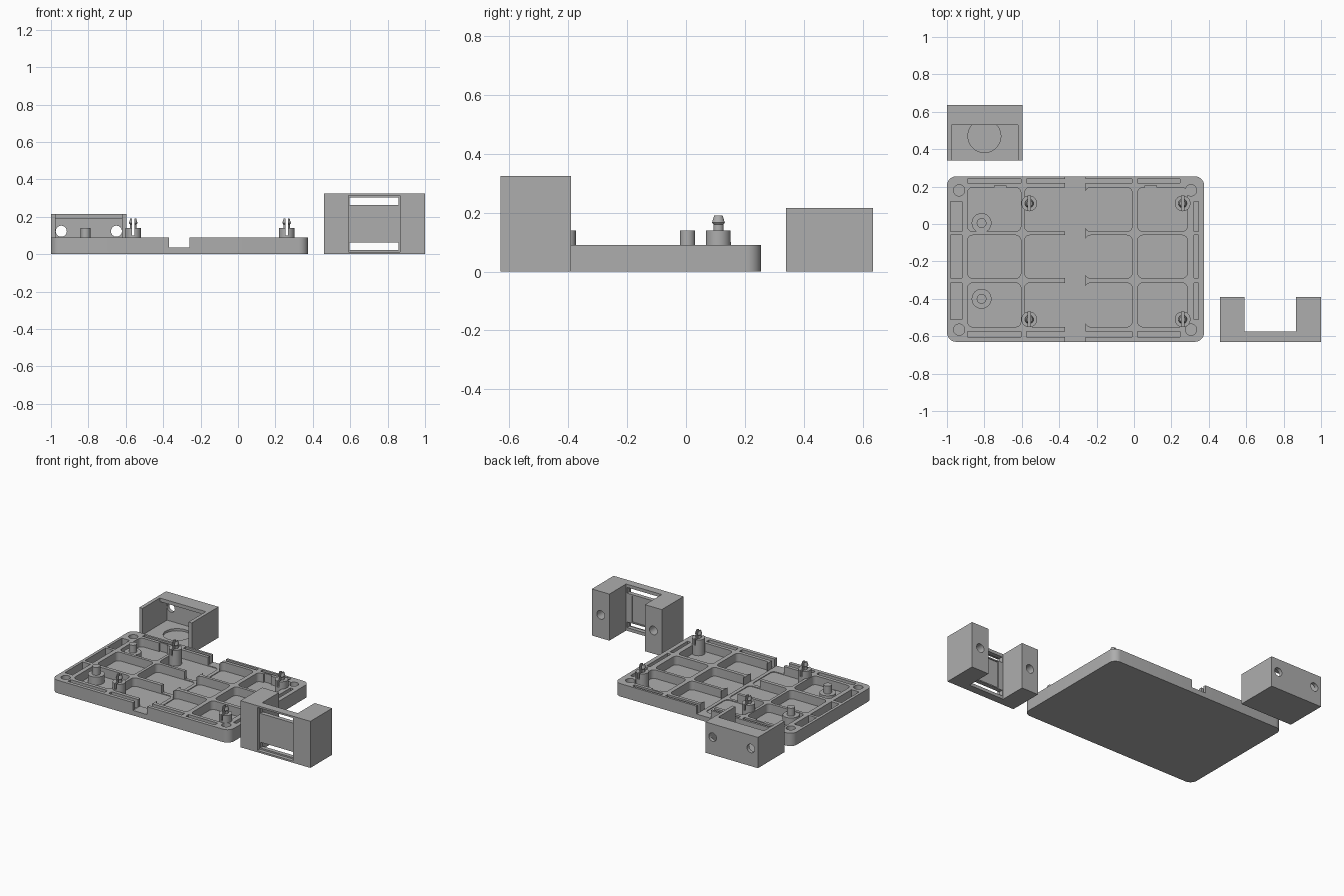
import bpy, bmesh, math

if "Cube" in bpy.data.objects:
    bpy.data.objects.remove(bpy.data.objects["Cube"])

grey = bpy.data.materials.new("plain grey")
grey.diffuse_color = (0.42, 0.42, 0.42, 1)
grey.use_nodes = True
grey.node_tree.nodes["Principled BSDF"].inputs["Base Color"].default_value = grey.diffuse_color


def finish(name, bm):
    bmesh.ops.recalc_face_normals(bm, faces=bm.faces)
    mesh = bpy.data.meshes.new(name)
    bm.to_mesh(mesh)
    bm.free()
    mesh.materials.append(grey)
    obj = bpy.data.objects.new(name, mesh)
    bpy.context.collection.objects.link(obj)
    return obj


def prism(name, x, y, z, r=0.0):
    """Box with optionally rounded vertical edges."""
    if r == 0:
        pts = [(x[0], y[0]), (x[1], y[0]), (x[1], y[1]), (x[0], y[1])]
    else:
        pts = []
        corners = [(x[1] - r, y[1] - r), (x[0] + r, y[1] - r), (x[0] + r, y[0] + r), (x[1] - r, y[0] + r)]
        for i, (cx, cy) in enumerate(corners):
            for k in range(9):
                a = math.pi / 2 * (i + k / 8)
                pts.append((cx + r * math.cos(a), cy + r * math.sin(a)))
    bm = bmesh.new()
    low = [bm.verts.new((px, py, z[0])) for px, py in pts]
    high = [bm.verts.new((px, py, z[1])) for px, py in pts]
    bm.faces.new(low)
    bm.faces.new(high)
    n = len(pts)
    for i in range(n):
        j = (i + 1) % n
        bm.faces.new((low[i], low[j], high[j], high[i]))
    return finish(name, bm)


def turned(name, centre, profile, axis="z", n=32):
    """Stack of rings (radius, distance along axis) around a centre."""
    bm = bmesh.new()
    rings = []
    for r, h in profile:
        ring = []
        for k in range(n):
            a = 2 * math.pi * k / n
            u, v = r * math.cos(a), r * math.sin(a)
            off = (u, v, h) if axis == "z" else (u, h, v)
            ring.append(bm.verts.new([c + o for c, o in zip(centre, off)]))
        rings.append(ring)
    bm.faces.new(rings[0])
    bm.faces.new(rings[-1])
    for a, b in zip(rings, rings[1:]):
        for k in range(n):
            j = (k + 1) % n
            bm.faces.new((a[k], a[j], b[j], b[k]))
    return finish(name, bm)


def cut(obj, *cutters):
    for cutter in cutters:
        mod = obj.modifiers.new("cut", "BOOLEAN")
        mod.operation = "DIFFERENCE"
        mod.solver = "EXACT"
        mod.object = cutter
        bpy.context.view_layer.objects.active = obj
        bpy.ops.object.modifier_apply(modifier=mod.name)
        bpy.data.objects.remove(cutter)


# Base plate with a grid of pockets
FLOOR, TOP = 0.03, 0.09
DEEP = (FLOOR, 0.2)
plate = prism("base_plate", (-1, 0.375), (-0.63, 0.255), (0, TOP), 0.05)
columns = [(-0.89, -0.605), (-0.585, -0.285), (-0.26, -0.01), (0.02, 0.285)]
rows = [(-0.55, -0.315), (-0.29, -0.06), (-0.04, 0.195)]
for col in columns:
    for row in rows:
        cut(plate, prism("pocket", col, row, DEEP, 0.028))

# Narrow slots between the inner walls and the rim
for row in [(-0.51, -0.315), (-0.29, -0.06), (-0.04, 0.12)]:
    for side in [(-0.98, -0.92), (0.32, 0.345)]:
        cut(plate, prism("slot", side, row, DEEP))
for col in [(-0.89, -0.605), (-0.575, -0.37), (-0.26, -0.01), (0.02, 0.245)]:
    for side in [(-0.605, -0.575), (0.218, 0.24)]:
        cut(plate, prism("slot", col, side, DEEP))

# Small reliefs, cross channel and corner holes
for x in [(-0.745, -0.685), (0.06, 0.12)]:
    cut(plate, prism("relief", x, (0.18, 0.206), DEEP))
cut(plate, prism("channel", (-0.37, -0.26), (-0.8, 0.4), (0.035, 0.2)))
for x in (-0.935, 0.305):
    for y in (-0.565, 0.18):
        cut(plate, turned("hole", (x, y, 0), [(0.03, FLOOR), (0.03, 0.2)]))

# Split snap pins on bosses
parts = [plate]
for x in (-0.56, 0.26):
    for y in (-0.51, 0.11):
        pin = turned("snap_pin", (x, y, 0),
                     [(0.042, 0.02), (0.042, 0.14), (0.018, 0.14), (0.018, 0.16),
                      (0.023, 0.166), (0.016, 0.19)])
        cut(pin, prism("split", (x - 0.007, x + 0.007), (y - 0.1, y + 0.1), (0.1, 0.3)))
        parts.append(pin)

# Plain locating posts with wide feet
for y in (-0.4, 0.005):
    parts.append(turned("locating_post", (-0.815, y, 0),
                        [(0.053, 0.02), (0.053, 0.085), (0.026, 0.085), (0.026, 0.14)]))

# Open housing behind the plate
housing = prism("rear_housing", (-1, -0.595), (0.34, 0.635), (0, 0.215))
cut(housing,
    prism("cavity", (-0.975, -0.62), (0.2, 0.61), (0.03, 0.19)),
    prism("opening", (-0.975, -0.62), (0.2, 0.53), (0.1, 0.4)),
    turned("round_recess", (-0.8, 0.47, 0), [(0.088, 0.015), (0.088, 0.1)], n=48))
for x in (-0.945, -0.65):
    cut(housing, turned("hole", (x, 0.6, 0.123), [(0.0295, -0.05), (0.0295, 0.1)], "y"))
parts.append(housing)

# U-shaped bracket with a recessed, slotted panel
bracket = prism("side_bracket", (0.46, 1), (-0.63, -0.39), (0, 0.325))
cut(bracket,
    prism("gap", (0.59, 0.865), (-0.575, -0.2), (-0.1, 0.5)),
    prism("front_recess", (0.59, 0.865), (-0.8, -0.605), (0.012, 0.313)),
    prism("back_recess", (0.63, 0.82), (-0.582, -0.5), (0.07, 0.255)))
for z in [(0.022, 0.062), (0.263, 0.303)]:
    cut(bracket, prism("slot", (0.597, 0.857), (-0.8, -0.5), z))
for x in (0.525, 0.932):
    cut(bracket, turned("hole", (x, -0.39, 0.162), [(0.03, -0.15), (0.03, 0.1)], "y"))
parts.append(bracket)

# Smooth the round walls, keep the edges crisp
bpy.ops.object.select_all(action="DESELECT")
for obj in parts:
    obj.select_set(True)
bpy.context.view_layer.objects.active = plate
bpy.ops.object.shade_smooth_by_angle(angle=math.radians(30))
